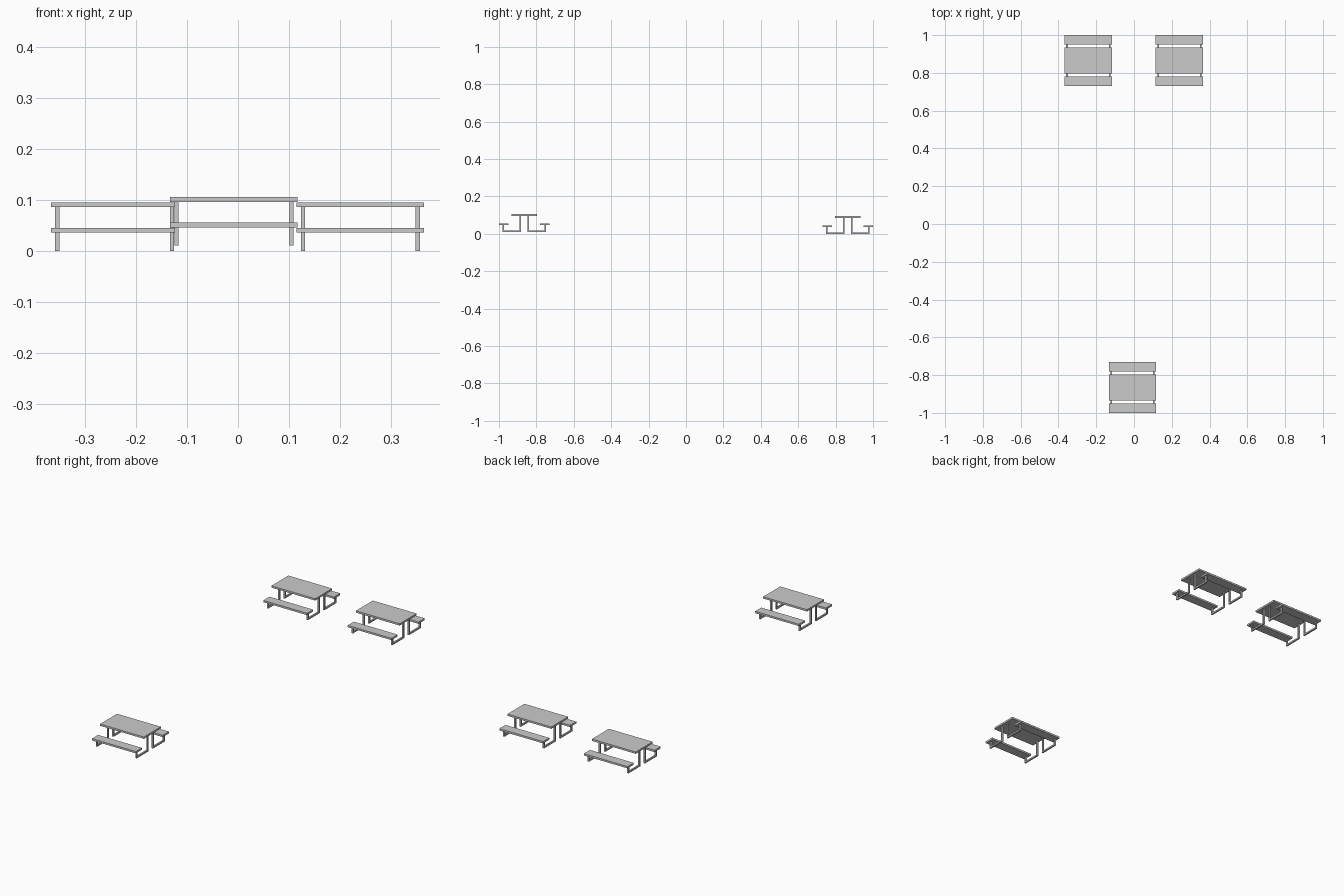
import bpy, bmesh
from mathutils import Vector

if "Cube" in bpy.data.objects:
    bpy.data.objects.remove(bpy.data.objects["Cube"])

TABLES = [(-0.242, 0.865, 0.0), (0.240, 0.865, 0.0), (-0.008, -0.865, 0.0105)]
LENGTH = 0.25      # table and seat length
BAR = 0.008        # leg thickness
SEAT_Z, TOP_Z, THICK = 0.0355, 0.0855, 0.0095


def finish(name, bm, origin):
    bmesh.ops.recalc_face_normals(bm, faces=bm.faces)
    mesh = bpy.data.meshes.new(name)
    bm.to_mesh(mesh)
    bm.free()
    obj = bpy.data.objects.new(name, mesh)
    obj.location = origin
    bpy.context.collection.objects.link(obj)


def slab(name, origin, y, width, z):
    bm = bmesh.new()
    bmesh.ops.create_cube(bm, size=1)
    bmesh.ops.scale(bm, vec=(LENGTH, width, THICK), verts=bm.verts)
    bmesh.ops.translate(bm, vec=(0, y, z + THICK / 2), verts=bm.verts)
    finish(name, bm, origin)


def leg_frame(name, origin, x, side):
    # short seat post, floor bar and tall table post in one bent profile
    inner, outer = 0.018, 0.1155
    profile = [(inner, 0), (outer, 0), (outer, SEAT_Z), (outer - BAR, SEAT_Z),
               (outer - BAR, BAR), (inner + BAR, BAR), (inner + BAR, TOP_Z), (inner, TOP_Z)]
    bm = bmesh.new()
    face = bm.faces.new([bm.verts.new((x - BAR / 2, side * y, z)) for y, z in profile])
    ext = bmesh.ops.extrude_face_region(bm, geom=[face])
    moved = [v for v in ext["geom"] if isinstance(v, bmesh.types.BMVert)]
    bmesh.ops.translate(bm, vec=Vector((BAR, 0, 0)), verts=moved)
    finish(name, bm, origin)


for origin in TABLES:
    slab("table_top", origin, 0, 0.138, TOP_Z)
    for side in (-1, 1):
        slab("bench_seat", origin, side * 0.11, 0.05, SEAT_Z)
        for x in (-0.1127, 0.1127):
            leg_frame("leg_frame", origin, x, side)
